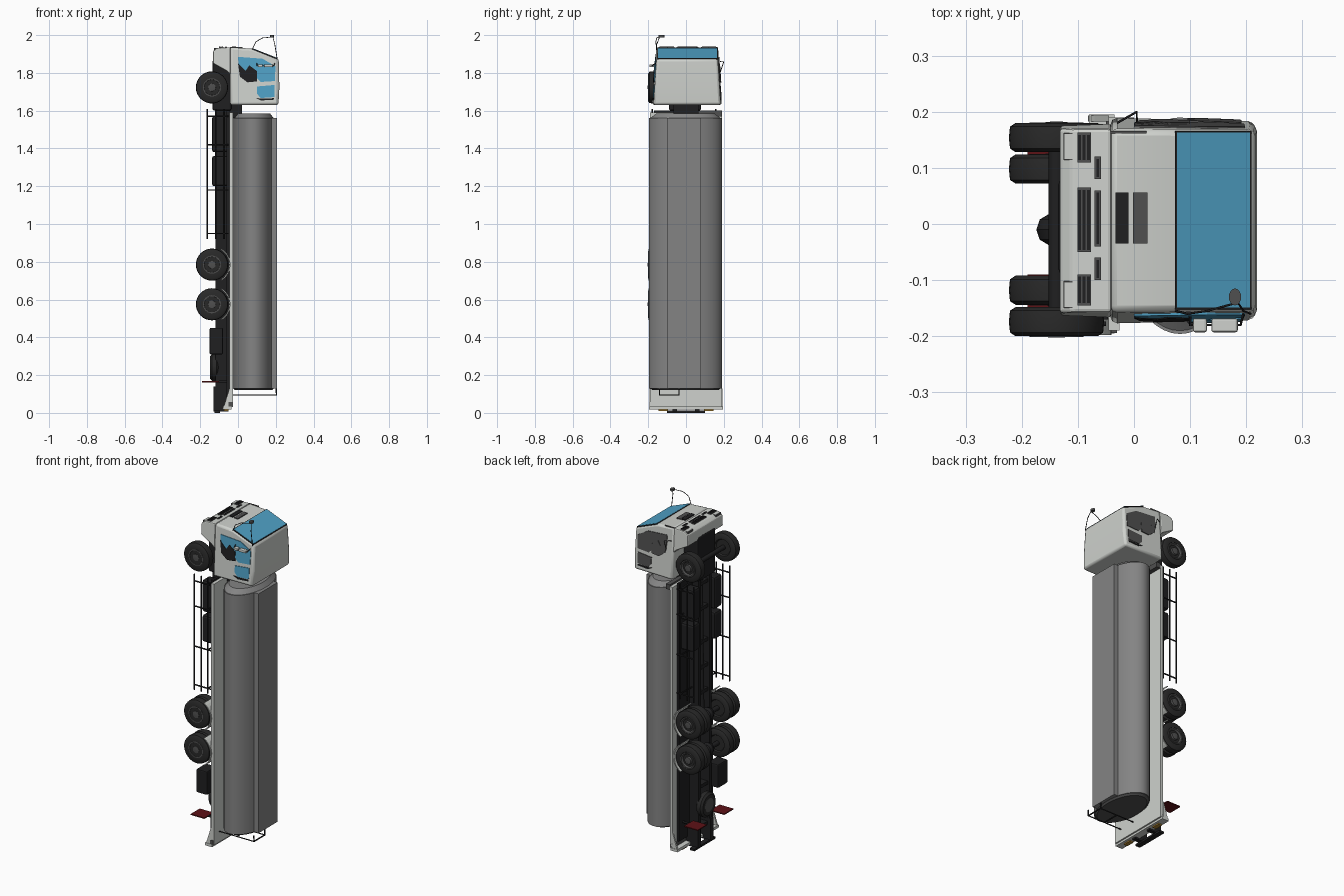
import bpy, bmesh, math
from mathutils import Vector

cube = bpy.data.objects.get("Cube")
if cube:
    bpy.data.objects.remove(cube, do_unlink=True)


def material(name, r, g, b):
    m = bpy.data.materials.new(name)
    m.use_nodes = True
    m.diffuse_color = (r, g, b, 1)
    m.node_tree.nodes["Principled BSDF"].inputs["Base Color"].default_value = (r, g, b, 1)
    return m


WHITE = material("cab_white", .62, .64, .61)
BLUE = material("window_blue", .08, .36, .57)
TANK = material("tank_grey", .23, .23, .23)
BLACK = material("chassis_black", .014, .014, .015)
TYRE = material("tyre_black", .022, .022, .022)
DARK = material("dark_grey", .08, .08, .08)
RED = material("flap_red", .11, .006, .008)
AMBER = material("lamp_amber", .4, .22, .03)


def finish(bm, name, mat, bevel=0, smooth=False, segs=2):
    bmesh.ops.recalc_face_normals(bm, faces=bm.faces)
    me = bpy.data.meshes.new(name)
    bm.to_mesh(me)
    bm.free()
    ob = bpy.data.objects.new(name, me)
    bpy.context.collection.objects.link(ob)
    me.materials.append(mat)
    if bevel:
        mod = ob.modifiers.new("bevel", 'BEVEL')
        mod.width, mod.segments, mod.limit_method = bevel, segs, 'ANGLE'
    if smooth:
        bpy.ops.object.select_all(action='DESELECT')
        ob.select_set(True)
        bpy.context.view_layer.objects.active = ob
        bpy.ops.object.shade_smooth_by_angle(angle=math.radians(35))
    return ob


def box(name, mat, x, y, z, bevel=0):
    bm = bmesh.new()
    bmesh.ops.create_cube(bm, size=1)
    for v in bm.verts:
        v.co = [a + (b - a) * (c + .5) for (a, b), c in zip((x, y, z), v.co)]
    return finish(bm, name, mat, bevel)


def solid(name, mat, front, back, bevel=0, smooth=False):
    """Closed solid between two matching outlines."""
    bm = bmesh.new()
    a = [bm.verts.new(p) for p in front]
    b = [bm.verts.new(p) for p in back]
    bm.faces.new(a)
    bm.faces.new(b[::-1])
    n = len(a)
    for i in range(n):
        bm.faces.new((a[i], b[i], b[(i + 1) % n], a[(i + 1) % n]))
    return finish(bm, name, mat, bevel, smooth)


def lathe(name, mat, profile, centre, axis='Y', steps=32):
    """Spin (radius, offset) points about an axis through centre."""
    bm = bmesh.new()
    rings = []
    for r, h in profile:
        ring = []
        for i in range(steps):
            t = 2 * math.pi * i / steps
            u, w = r * math.cos(t), r * math.sin(t)
            p = Vector((u, h, w) if axis == 'Y' else (h, u, w))
            ring.append(bm.verts.new(p + Vector(centre)))
        rings.append(ring)
    for a, b in zip(rings, rings[1:]):
        for i in range(steps):
            bm.faces.new((a[i], a[(i + 1) % steps], b[(i + 1) % steps], b[i]))
    bm.faces.new(rings[0])
    bm.faces.new(rings[-1])
    return finish(bm, name, mat, 0, True)


def tube(name, mat, pts, r=.003):
    cu = bpy.data.curves.new(name, 'CURVE')
    cu.dimensions, cu.bevel_depth, cu.bevel_resolution = '3D', r, 1
    cu.use_fill_caps = True
    sp = cu.splines.new('POLY')
    sp.points.add(len(pts) - 1)
    for p, c in zip(sp.points, pts):
        p.co = (*c, 1)
    cu.materials.append(mat)
    ob = bpy.data.objects.new(name, cu)
    bpy.context.collection.objects.link(ob)


# Tank: rounded oval body, domed front end and flat walkway on top
CX, CY = .082, -.003


def oval(k, z, n=48):
    return [(CX + .11 * k * math.cos(2 * math.pi * i / n),
             CY + .193 * k * math.sin(2 * math.pi * i / n), z) for i in range(n)]


solid("tank_body", TANK, oval(1, .13), oval(1, 1.56), 0, True)
solid("tank_front_dome", TANK, oval(.97, 1.56), oval(.8, 1.585), 0, True)
solid("tank_rear_dome", DARK, oval(.9, .12), oval(.97, .13), 0, True)
box("tank_walkway", TANK, (.15, .206), (-.1, .08), (.13, 1.56))
box("deck", WHITE, (-.045, -.026), (-.19, .19), (.03, 1.59))
box("front_bulkhead", DARK, (-.026, 0), (.06, .19), (1.57, 1.6))

# Rear ladder frame and rear crossmember
for y in (-.14, -.037):
    tube("rear_ladder_rail", BLACK, [(-.03, y, .13), (-.03, y, .095), (.203, y, .095), (.203, y, .13)], .004)
for x in (-.03, .09, .203):
    tube("rear_ladder_rung", BLACK, [(x, -.14, .095), (x, -.037, .095)], .004)
box("rear_crossmember", WHITE, (-.08, -.035), (-.195, .195), (.018, .034))
box("rear_step", DARK, (-.05, -.03), (-.194, .19), (.034, .058))
box("rear_plate", BLACK, (-.125, -.095), (-.1, .1), (0, .012))
for s in (-1, 1):
    solid("rear_skirt", WHITE,
          [(x, s * .193, z) for x, z in ((-.045, .02), (-.082, .02), (-.07, .05), (-.045, .13))],
          [(x, s * .183, z) for x, z in ((-.045, .02), (-.082, .02), (-.07, .05), (-.045, .13))])
    box("rear_lamp", AMBER, (-.075, -.05), (s * .12 - .025, s * .12 + .025), (.011, .018))
    box("rear_bumper_bracket", BLACK, (-.13, -.05), (s * .06 - .012, s * .06 + .012), (.008, .14))

# Chassis frame
Y0 = -.01
for s in (-1, 1):
    y = Y0 + s * .05
    box("chassis_rail", BLACK, (-.12, -.045), (y - .011, y + .011), (.03, 1.88))
for z in (.1, .34, .48, .68, .9, 1.05, 1.2, 1.4, 1.55):
    box("chassis_crossmember", BLACK, (-.11, -.06), (Y0 - .05, Y0 + .05), (z, z + .02))
box("engine", BLACK, (-.135, -.035), (-.09, .08), (1.6, 1.87), .01)
box("cab_mount", BLACK, (-.08, .02), (-.065, .065), (1.56, 1.64))
tube("drive_shaft", BLACK, [(-.1, Y0, .78), (-.09, Y0, 1.62)], .012)
for lo, hi in ((1.2, 1.36), (1.38, 1.57)):
    box("fuel_tank", BLACK, (-.138, -.05), (-.145, -.075), (lo, hi), .012)
    box("air_tank", BLACK, (-.138, -.05), (.06, .13), (lo, hi), .012)
box("tool_box", BLACK, (-.15, -.08), (-.18, -.09), (.31, .45), .006)
box("underside_tray", BLACK, (-.06, -.046), (-.17, .15), (.06, 1.6))
lathe("spare_tyre", TYRE, [(.04, -.02), (.06, -.022), (.072, -.012), (.072, .012), (.06, .022)],
      (-.125, Y0, .24), 'X')
lathe("spare_hub", DARK, [(.04, -.004), (.04, .004)], (-.143, Y0, .24), 'X')

# Side guard rails
for s in (-1, 1):
    y = Y0 + s * .168
    for x in (-.163, -.118, -.074):
        tube("side_guard_rail", BLACK, [(x, y, .92), (x, y, 1.61)], .0045)
    for z in (.95, 1.18, 1.42, 1.57):
        tube("side_guard_post", BLACK, [(-.165, y, z), (-.05, y, z)], .004)
        tube("side_guard_bracket", BLACK, [(-.075, y, z), (-.075, Y0, z)], .004)


# Wheels: tyre with a dished hub on the outer side
def wheel(y, z, s, r=.085, w=.026):
    c = (-.138, y, z)
    lathe("tyre", TYRE, [(.045, -w), (r - .012, -w), (r - .002, -w * .75), (r, 0),
                         (r - .002, w * .75), (r - .012, w), (.05, w), (.045, w * .7)], c)
    lathe("wheel_rim", DARK, [(.048, s * w * .5), (.048, s * w * 1.04), (.042, s * w * 1.04),
                              (.034, s * w * .6), (.024, s * w * .6), (.02, s * w * 1.05),
                              (.008, s * w * 1.1)], c, steps=24)


def fender(y, z, w):
    arc = [math.radians(-58 + 116 * i / 12) for i in range(13)]
    outline = [(.098 * math.cos(t), .098 * math.sin(t)) for t in arc]
    outline += [(.092 * math.cos(t), .092 * math.sin(t)) for t in reversed(arc)]
    solid("mudguard", WHITE, [(a - .138, y - w, b + z) for a, b in outline],
          [(a - .138, y + w, b + z) for a, b in outline])


for z in (1.723, .785, .575):
    lathe("axle", BLACK, [(.014, -.15), (.014, .15)], (-.138, Y0, z), steps=12)
    for s in (-1, 1):
        wheel(Y0 + s * .164, z, s)
        if z < 1:
            wheel(Y0 + s * .108, z, s)
            fender(Y0 + s * .136, z, .052)
    if z < 1:
        lathe("differential", BLACK, [(.01, -.03), (.03, -.018), (.036, 0), (.03, .018), (.01, .03)],
              (-.138, Y0, z), steps=16)

# Red mud flaps
for y in (-.175, .075):
    box("mud_flap", RED, (-.19, -.1), (y, y + .085), (.162, .168))
    tube("mud_flap_bracket", BLACK, [(-.1, y + .04, .165), (-.06, y + .04, .165)], .006)

# Cab: side outline tapering towards the nose
CAB_Y = .006


def half_width(x, z):
    return .184 - .02 * (z - 1.63) / .3 - .006 * max(0, (x - .05) / .17)


def side(pts, s, off):
    return [(x, CAB_Y + s * (half_width(x, z) + off), z) for x, z in pts]


outline = [(-.042, 1.63), (.214, 1.63), (.219, 1.72), (.216, 1.872), (.075, 1.928), (-.042, 1.936)]
solid("cab_body", WHITE, side(outline, -1, 0), side(outline, 1, 0), .012, True)
solid("bumper", WHITE,
      side([(-.132, 1.85), (-.132, 1.915), (-.11, 1.932), (-.04, 1.936), (-.04, 1.79), (-.06, 1.81)], -1, 0),
      side([(-.132, 1.85), (-.132, 1.915), (-.11, 1.932), (-.04, 1.936), (-.04, 1.79), (-.06, 1.81)], 1, 0), .006)


# Windscreen plate on the sloping nose
def screen(name, mat, x0, x1, y0, y1, lift):
    def at(h):
        return [(x, y, 1.928 - (x - .075) * .397 + h)
                for x, y in ((x0, y0), (x1, y0 - .0), (x1, y1), (x0, y1))]
    solid(name, mat, at(lift - .006), at(lift))


screen("windscreen_seal", BLACK, .073, .209, -.152, .166, .0025)
screen("windscreen", BLUE, .077, .207, -.149, .163, .004)

# Side windows, blue on one side and dark on the other
front_pane = [(.0, 1.885), (.13, 1.875), (.198, 1.835), (.196, 1.757), (.12, 1.752), (.07, 1.8), (.005, 1.815)]
rear_pane = [(.1, 1.728), (.192, 1.736), (.192, 1.672), (.12, 1.667), (.1, 1.69)]
trim = [(.0, 1.85), (.04, 1.81), (.06, 1.84), (.1, 1.81), (.1, 1.755), (.05, 1.75), (.01, 1.78)]
for s, glass in ((-1, BLUE), (1, DARK)):
    for name, mat, pts, off in (("side_window", glass, front_pane, .003),
                                ("rear_side_window", glass, rear_pane, .003),
                                ("door_trim", BLACK if s < 0 else DARK, trim, .005)):
        solid(name, mat, side(pts, s, -.004), side(pts, s, off))
    solid("door_lower_trim", BLACK, side([(.095, 1.668), (.12, 1.654), (.19, 1.658), (.19, 1.666), (.12, 1.664)], s, -.004),
          side([(.095, 1.668), (.12, 1.654), (.19, 1.658), (.19, 1.666), (.12, 1.664)], s, .003))

# Grille slots, air intakes and lamp surrounds on the nose
for x0, x1, spans in ((-.101, -.077, ((.11, .163), (-.05, .065), (-.145, -.09))),
                      (-.07, -.059, ((.08, .12), (-.04, .06), (-.1, -.06)))):
    for y0, y1 in spans:
        box("grille", DARK, (x0, x1), (y0, y1), (1.93, 1.938))
        n = 3 if x1 - x0 > .02 else 1
        for i in range(n):
            x = x0 + (x1 - x0) * (i + .5) / n
            box("grille_slot", BLACK, (x - .0025, x + .0025), (y0 + .004, y1 - .004), (1.936, 1.94))
box("air_intake", BLACK, (-.033, -.01), (-.035, .056), (1.931, 1.939))
box("air_intake_cover", DARK, (-.002, .024), (-.035, .056), (1.929, 1.937))
box("nose_badge_strip", DARK, (-.043, .022), (.161, .166), (1.93, 1.936))
for y in (.138, -.126):
    box("headlamp_surround", DARK, (-.126, -.108), (y - .024, y + .024), (1.915, 1.931))
    box("headlamp", WHITE, (-.124, -.11), (y - .022, y + .022), (1.925, 1.933))

# Mirrors and their arms
tube("front_mirror_arm", BLACK, [(.075, -.155, 1.925), (.095, -.16, 1.965), (.13, -.155, 1.985),
                                 (.185, -.14, 1.99), (.195, -.155, 1.95), (.208, -.16, 1.87)], .002)
solid("front_mirror", DARK,
      [(.18 + .011 * math.cos(i * math.pi / 8), -.13 + .015 * math.sin(i * math.pi / 8), 1.988) for i in range(16)],
      [(.18 + .011 * math.cos(i * math.pi / 8), -.13 + .015 * math.sin(i * math.pi / 8), 2.0) for i in range(16)])
for x0, x1 in ((.105, .13), (.138, .185)):
    box("side_mirror", WHITE, (x0, x1), (-.193, -.168), (1.83, 1.845), .004)
tube("side_mirror_arm", BLACK, [(.1, -.165, 1.85), (.1, -.18, 1.838), (.19, -.18, 1.838), (.195, -.16, 1.85)], .0025)
tube("side_aerial", BLACK, [(-.03, .18, 1.86), (.005, .2, 1.86), (.005, .18, 1.8)], .002)
